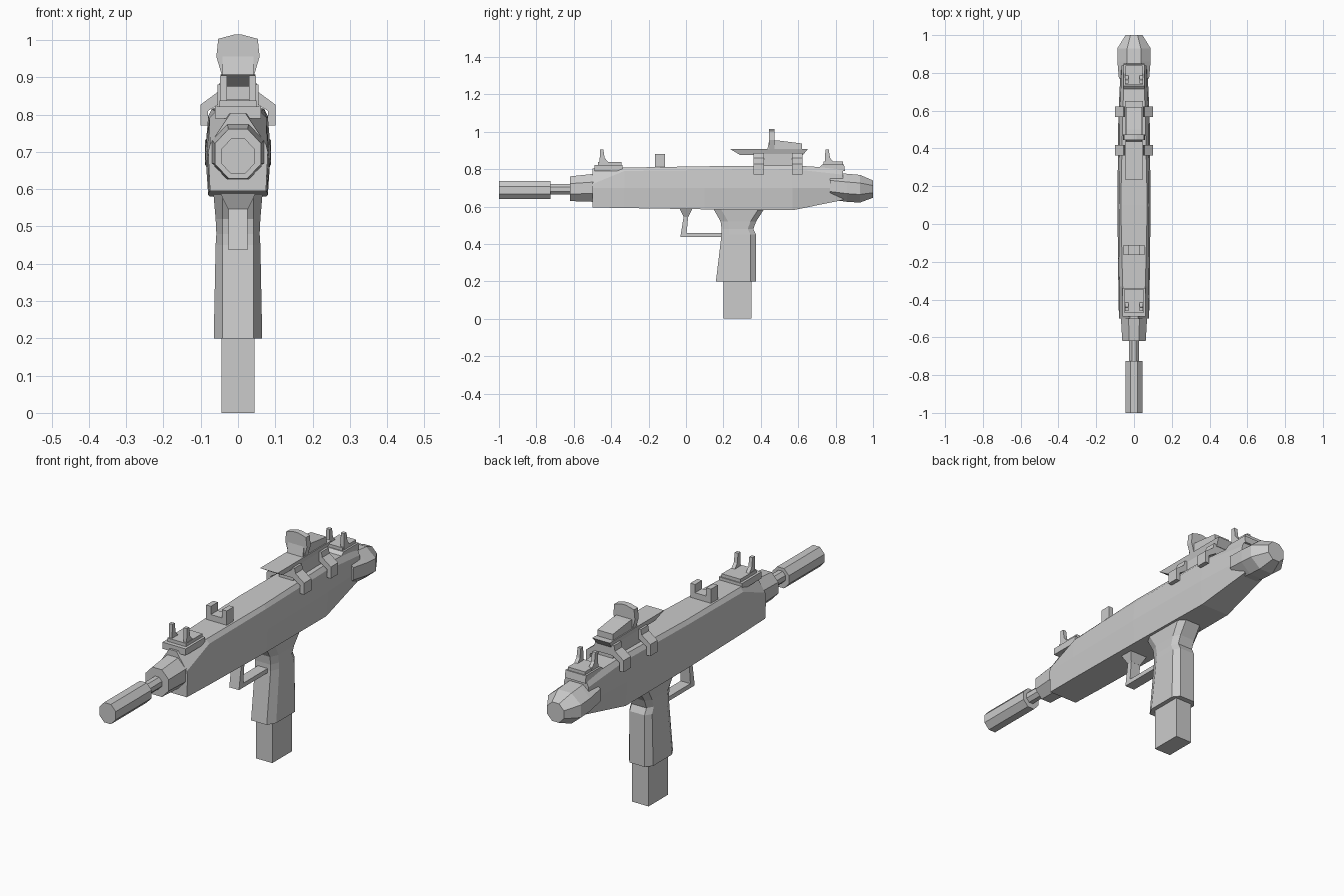
import bpy, bmesh
from math import cos, sin, pi

if "Cube" in bpy.data.objects:
    bpy.data.objects.remove(bpy.data.objects["Cube"], do_unlink=True)

GREY = (0.6, 0.6, 0.6, 1)
mat = bpy.data.materials.new("plain grey")
mat.use_nodes = True
mat.diffuse_color = GREY
mat.node_tree.nodes["Principled BSDF"].inputs["Base Color"].default_value = GREY


def loft(name, rings):
    """Join matching rings of points and cap both ends."""
    bm = bmesh.new()
    rows = [[bm.verts.new(p) for p in ring] for ring in rings]
    n = len(rows[0])
    for a, b in zip(rows, rows[1:]):
        for i in range(n):
            j = (i + 1) % n
            bm.faces.new((a[i], a[j], b[j], b[i]))
    bm.faces.new(rows[0])
    bm.faces.new(rows[-1])
    bmesh.ops.recalc_face_normals(bm, faces=bm.faces)
    mesh = bpy.data.meshes.new(name)
    bm.to_mesh(mesh)
    bm.free()
    mesh.materials.append(mat)
    obj = bpy.data.objects.new(name, mesh)
    bpy.context.collection.objects.link(obj)
    return obj


def side_prism(name, profile, x0, x1):
    return loft(name, [[(x, y, z) for y, z in profile] for x in (x0, x1)])


def front_prism(name, profile, y0, y1):
    return loft(name, [[(x, y, z) for x, z in profile] for y in (y0, y1)])


def box(name, x0, x1, y0, y1, z0, z1):
    return side_prism(name, [(y0, z0), (y1, z0), (y1, z1), (y0, z1)], x0, x1)


def turned(name, stations, sides=8):
    """Faceted tube along y; each station is y, x radius, z radius, centre z."""
    angles = [2 * pi * (i + 0.5) / sides for i in range(sides)]
    k = 1 / cos(pi / sides)
    return loft(name, [[(rx * k * cos(a), y, zc + rz * k * sin(a)) for a in angles]
                       for y, rx, rz, zc in stations])


def mirrored(points):
    return points + [(-x, z) for x, z in reversed(points)]


# Main housing: bottom, middle, shoulder and top half widths with heights
housing = [
    (-0.50, [(.075, .595), (.08, .70), (.075, .72), (.02, .803)]),
    (-0.33, [(.078, .592), (.083, .70), (.077, .79), (.06, .808)]),
    (0.10, [(.08, .585), (.088, .70), (.08, .795), (.07, .815)]),
    (0.57, [(.075, .58), (.083, .70), (.075, .80), (.06, .82)]),
    (0.84, [(.05, .635), (.07, .70), (.065, .77), (.05, .803)]),
]
loft("housing", [[(x, y, z) for x, z in mirrored(half)] for y, half in housing])

# Rear cap, nose collar, thin tube and front cylinder
turned("rear_cap", [(.77, .08, .072, .71), (.86, .088, .075, .70),
                    (.93, .088, .074, .695), (1.0, .045, .046, .693)])
turned("nose_collar", [(-.62, .062, .066, .695), (-.49, .070, .075, .70)])
turned("thin_tube", [(-.74, .026, .028, .693), (-.61, .026, .028, .693)])
turned("front_cylinder", [(-1.0, .044, .048, .688), (-.725, .044, .048, .688)])

# Handle: stacked sections with chamfered corners
handle = []
for z, y0, y1, w in [(.20, .16, .375, .065), (.45, .19, .375, .06),
                     (.48, .19, .36, .058), (.52, .185, .375, .06), (.59, .145, .42, .066)]:
    half = [(.042, y0), (w, y0 + .04), (w, y1 - .03), (.04, y1)]
    handle.append([(x, y, z) for x, y in mirrored(half)])
loft("handle", handle)
box("handle_insert", -.044, .044, .20, .35, 0, .22)

# Finger guard with flared root
loft("guard_root", [[(s * w, y, z) for s, y in ((-1, y0), (1, y0), (1, y1), (-1, y1))]
                    for w, y0, y1, z in ((.048, -.035, .035, .59), (.026, -.012, .012, .545))])
side_prism("guard_front", [(-.012, .55), (.012, .55), (.003, .455),
                           (-.005, .437), (-.03, .437)], -.026, .026)
box("guard_bar", -.026, .026, -.015, .20, .437, .458)

# Front sight
box("front_sight_base", -.062, .062, -.49, -.34, .79, .822)
box("front_sight_step", -.05, .05, -.47, -.345, .82, .838)
# Rear sight
side_prism("rear_sight_base", [(.69, .79), (.73, .825), (.845, .825), (.85, .79)], -.055, .055)
box("rear_sight_step", -.046, .046, .735, .84, .82, .84)
# Paired tapered posts on both sights
for name, y in (("front", -.46), ("rear", .745)):
    for side, s in (("left", 1), ("right", -1)):
        side_prism(f"{name}_sight_post_{side}",
                   [(y - .002, .83), (y, .905), (y + .018, .905), (y + .025, .86), (y + .05, .83)],
                   s * .03, s * .048)

# Slotted sliding knob
front_prism("knob", [(-.055, .805), (.055, .805), (.055, .88), (.03, .88), (.03, .84),
                     (-.03, .84), (-.03, .88), (-.055, .88)], -.165, -.112)

# Mount: rail and two saddle clamps
box("mount_rail", -.038, .038, .37, .615, .81, .885)
arm = [(.05, .885), (.055, .86), (.101, .826), (.101, .77), (.08, .77), (.08, .81), (.04, .835)]
for name, y in (("front", .362), ("rear", .567)):
    front_prism(f"clamp_{name}", mirrored(arm), y, y + .056)

# Optic: tray, rear housing and upright window
loft("optic_tray", [[(s * w, y, z) for s, y in ((-1, y0), (1, y0), (1, y1), (-1, y1))]
                    for w, y0, y1, z in ((.036, .29, .625, .875), (.047, .235, .652, .908))])
side_prism("optic_housing", [(.435, .905), (.445, .955), (.50, .952), (.62, .937), (.62, .905)],
           -.042, .042)
window = [(.044, .908), (.058, .955), (.053, 1.003), (.012, 1.014)]
front_prism("optic_window", mirrored(window), .445, .474)
